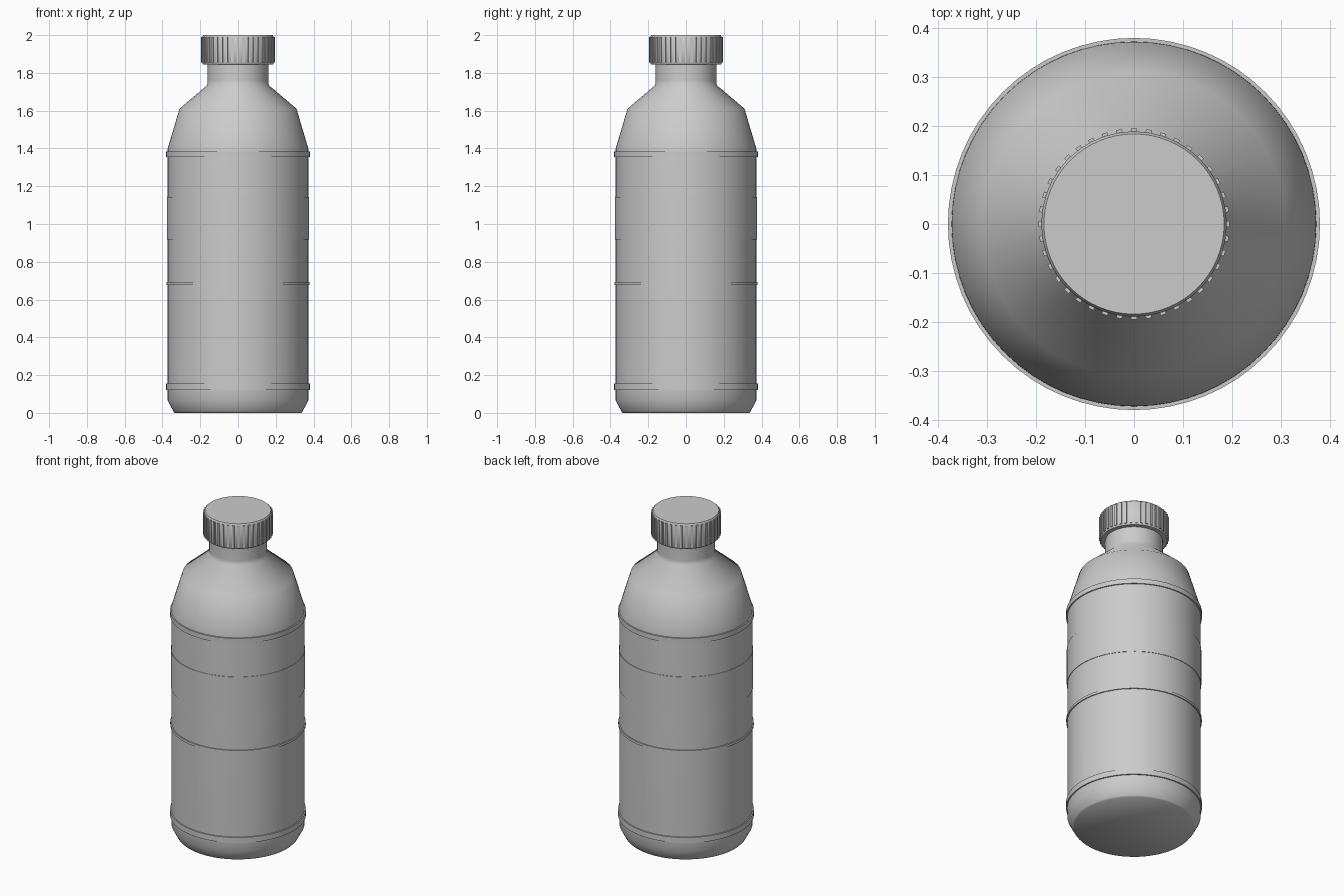
import bpy, bmesh, math
from mathutils import Matrix

if "Cube" in bpy.data.objects:
    bpy.data.objects.remove(bpy.data.objects["Cube"])

SEG = 64

grey = bpy.data.materials.new("plain_grey")
grey.diffuse_color = (0.6, 0.6, 0.6, 1)
grey.use_nodes = True
grey.node_tree.nodes["Principled BSDF"].inputs["Base Color"].default_value = grey.diffuse_color


def finish(name, bm, angle=None):
    """Turn a bmesh into a shaded object; angle None means fully smooth."""
    bmesh.ops.recalc_face_normals(bm, faces=bm.faces)
    mesh = bpy.data.meshes.new(name)
    bm.to_mesh(mesh)
    bm.free()
    mesh.materials.append(grey)
    obj = bpy.data.objects.new(name, mesh)
    bpy.context.collection.objects.link(obj)
    bpy.ops.object.select_all(action='DESELECT')
    obj.select_set(True)
    bpy.context.view_layer.objects.active = obj
    if angle is None:
        bpy.ops.object.shade_smooth()
    else:
        bpy.ops.object.shade_smooth_by_angle(angle=math.radians(angle))
    return obj


def lathe(name, profile, closed=False, angle=None):
    """Spin an (r, z) profile around the z axis."""
    bm = bmesh.new()
    verts = [bm.verts.new((r, 0, z)) for r, z in profile]
    pairs = list(zip(verts, verts[1:]))
    if closed:
        pairs.append((verts[-1], verts[0]))
    edges = [bm.edges.new(p) for p in pairs]
    bmesh.ops.spin(bm, geom=verts + edges, cent=(0, 0, 0), axis=(0, 0, 1),
                   angle=math.tau, steps=SEG, use_duplicate=False)
    bmesh.ops.remove_doubles(bm, verts=bm.verts, dist=1e-5)
    return finish(name, bm, angle)


def band(name, r, z0, z1):
    """Flat-edged ring wrapped around the body."""
    return lathe(name, [(0.36, z0), (r, z0), (r, z1), (0.36, z1)], True, 40)


# bottle body, base to neck
lathe("bottle_body", [
    (0, 0), (0.335, 0), (0.342, 0.008), (0.372, 0.065), (0.373, 0.14),
    (0.373, 0.68), (0.373, 1.37), (0.372, 1.40), (0.31, 1.61),
    (0.163, 1.735), (0.161, 1.76), (0.161, 1.86)])

# raised rings and label
band("lower_ring", 0.38, 0.122, 0.156)
band("middle_ring", 0.379, 0.677, 0.692)
band("upper_ring", 0.38, 1.354, 1.384)
band("label_band", 0.376, 0.917, 1.144)

# screw cap
lathe("cap", [(0, 1.845), (0.185, 1.845), (0.189, 1.85), (0.189, 1.992),
              (0.184, 2.0), (0, 2.0)], angle=50)

# grip ribs around the cap
bm = bmesh.new()
RIBS = 40
for i in range(RIBS):
    m = (Matrix.Rotation(math.tau * i / RIBS, 4, 'Z')
         @ Matrix.Translation((0.19, 0, 1.922))
         @ Matrix.Diagonal((0.010, 0.012, 0.136, 1)))
    bmesh.ops.create_cube(bm, size=1, matrix=m)
finish("cap_ribs", bm, 30)
